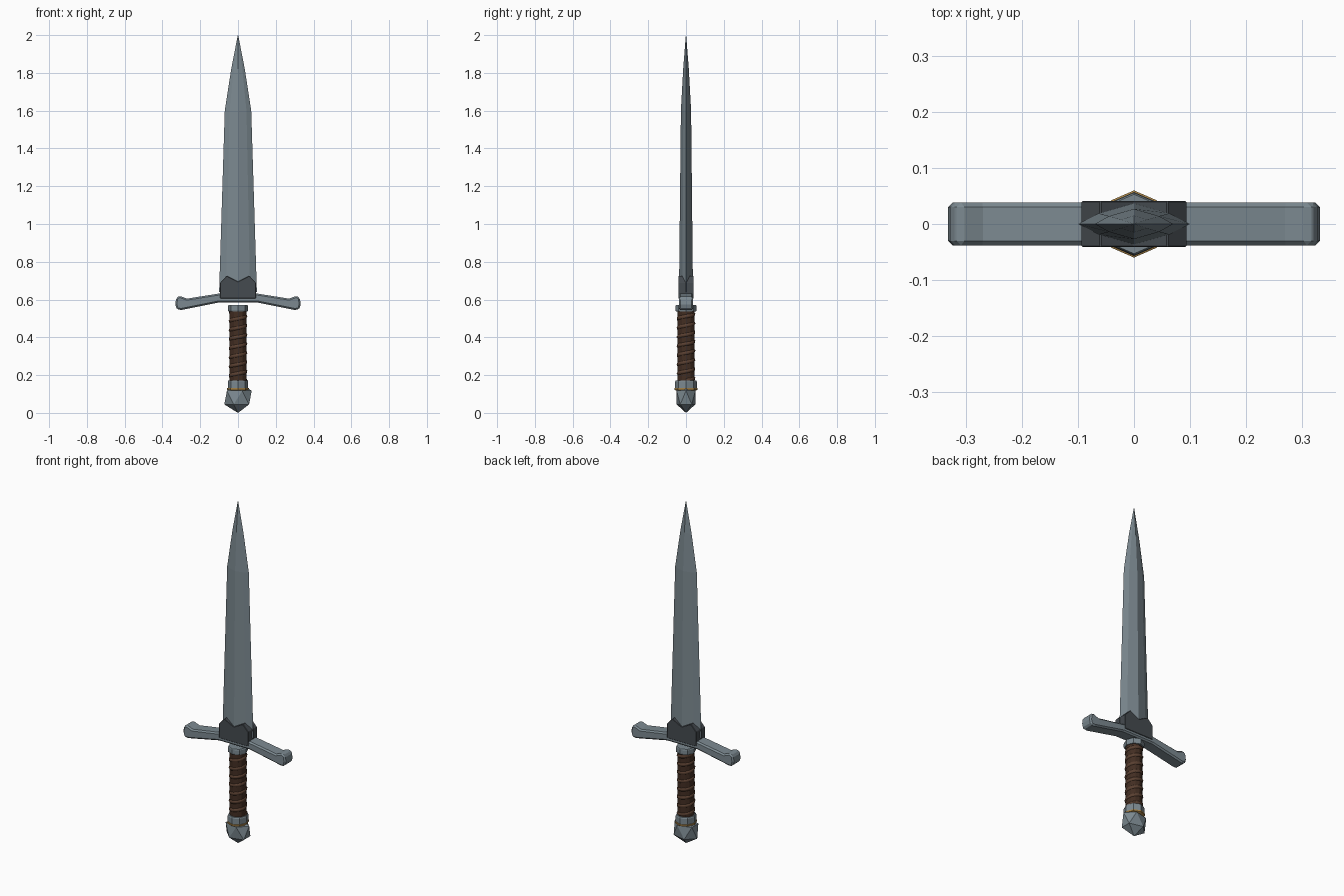
import bpy, bmesh
from math import cos, sin, pi

if "Cube" in bpy.data.objects:
    bpy.data.objects.remove(bpy.data.objects["Cube"])


def material(name, rgb):
    m = bpy.data.materials.new(name)
    m.diffuse_color = (*rgb, 1)
    m.use_nodes = True
    m.node_tree.nodes["Principled BSDF"].inputs["Base Color"].default_value = m.diffuse_color
    return m


STEEL = material("steel", (0.20, 0.25, 0.28))
DARK = material("dark_steel", (0.06, 0.07, 0.08))
LEATHER = material("leather", (0.055, 0.027, 0.016))
STRAP = material("leather_strap", (0.10, 0.05, 0.03))
BRASS = material("brass", (0.38, 0.22, 0.06))


def add_object(name, bm, mat):
    bmesh.ops.recalc_face_normals(bm, faces=bm.faces[:])
    mesh = bpy.data.meshes.new(name)
    bm.to_mesh(mesh)
    bm.free()
    mesh.materials.append(mat)
    obj = bpy.data.objects.new(name, mesh)
    bpy.context.collection.objects.link(obj)
    return obj


def loft(name, rings, mat):
    """Join equal-length rings of points and cap both ends."""
    bm = bmesh.new()
    loops = [[bm.verts.new(p) for p in ring] for ring in rings]
    n = len(loops[0])
    for a, b in zip(loops, loops[1:]):
        for i in range(n):
            j = (i + 1) % n
            bm.faces.new((a[i], a[j], b[j], b[i]))
    bm.faces.new(loops[0])
    bm.faces.new(loops[-1])
    return add_object(name, bm, mat)


def mirrored_plate(name, half, depth, mat, bevel):
    """Extrude a front profile, given as its right half from bottom to top."""
    outline = half + [(-x, z) for x, z in reversed(half) if x > 0]
    obj = loft(name, [[(x, y, z) for x, z in outline] for y in (-depth, depth)], mat)
    mod = obj.modifiers.new("bevel", 'BEVEL')
    mod.width, mod.segments = bevel, 1
    mod.limit_method, mod.angle_limit = 'ANGLE', 0.6
    return obj


def turned(name, profile, mat, sides=8, sx=1.0):
    """Faceted round part from (radius, z) pairs."""
    return loft(name, [[(r * sx * cos(2 * pi * i / sides), r * sin(2 * pi * i / sides), z)
                        for i in range(sides)] for r, z in profile], mat)


# Blade: ridged centre with bevelled cutting edges, tapering to a point
def blade_ring(z, w, t):
    inner, side = w * 0.64, t * 0.52
    return [(w, 0, z), (inner, side, z), (0, t, z), (-inner, side, z),
            (-w, 0, z), (-inner, -side, z), (0, -t, z), (inner, -side, z)]


loft("blade", [blade_ring(*s) for s in (
    (0.64, 0.100, 0.037), (1.60, 0.070, 0.027),
    (1.82, 0.036, 0.015), (2.00, 0.001, 0.0008))], STEEL)

# Dark collar with a notched top
mirrored_plate("collar", [(0, 0.605), (0.094, 0.605), (0.094, 0.69),
                          (0.06, 0.726), (0, 0.695)], 0.041, DARK, 0.002)

# Drooping crossguard with swollen ends
mirrored_plate("crossguard", [
    (0, 0.585), (0.10, 0.585), (0.30, 0.545), (0.324, 0.548), (0.332, 0.575),
    (0.327, 0.608), (0.31, 0.62), (0.27, 0.605), (0.10, 0.632), (0, 0.632)],
    0.038, STEEL, 0.008)

# Grip core and its end rings
turned("grip", [(0.045, 0.15), (0.045, 0.55)], LEATHER, 12)
turned("upper_ring", [(0.054, 0.538), (0.056, 0.545), (0.056, 0.565), (0.053, 0.571)],
       STEEL, 8, 0.95)
turned("lower_ring", [(0.057, 0.130), (0.057, 0.165), (0.054, 0.172)], STEEL, 8, 0.95)
turned("brass_trim", [(0.050, 0.118), (0.060, 0.122), (0.060, 0.131), (0.050, 0.135)],
       BRASS, 8, 0.95)

# Leather strap wound around the grip
TURNS, STEPS = 7.5, 16
count = int(TURNS * STEPS) + 1
curve = bpy.data.curves.new("grip_wrap", 'CURVE')
curve.dimensions = '3D'
curve.bevel_depth, curve.bevel_resolution = 0.013, 1
spline = curve.splines.new('POLY')
spline.points.add(count - 1)
for i, p in enumerate(spline.points):
    a = 2 * pi * i / STEPS
    p.co = (0.037 * cos(a), 0.037 * sin(a), 0.172 + 0.363 * i / (count - 1), 1)
curve.materials.append(STRAP)
wrap = bpy.data.objects.new("grip_wrap", curve)
bpy.context.collection.objects.link(wrap)
bpy.context.view_layer.objects.active = wrap
wrap.select_set(True)
bpy.ops.object.convert(target='MESH')

# Faceted pommel
bm = bmesh.new()
bmesh.ops.create_icosphere(bm, subdivisions=1, radius=1)
bmesh.ops.scale(bm, vec=(0.081, 0.058, 0.081), verts=bm.verts[:])
bmesh.ops.translate(bm, vec=(0, 0, 0.081), verts=bm.verts[:])
add_object("pommel", bm, STEEL)
